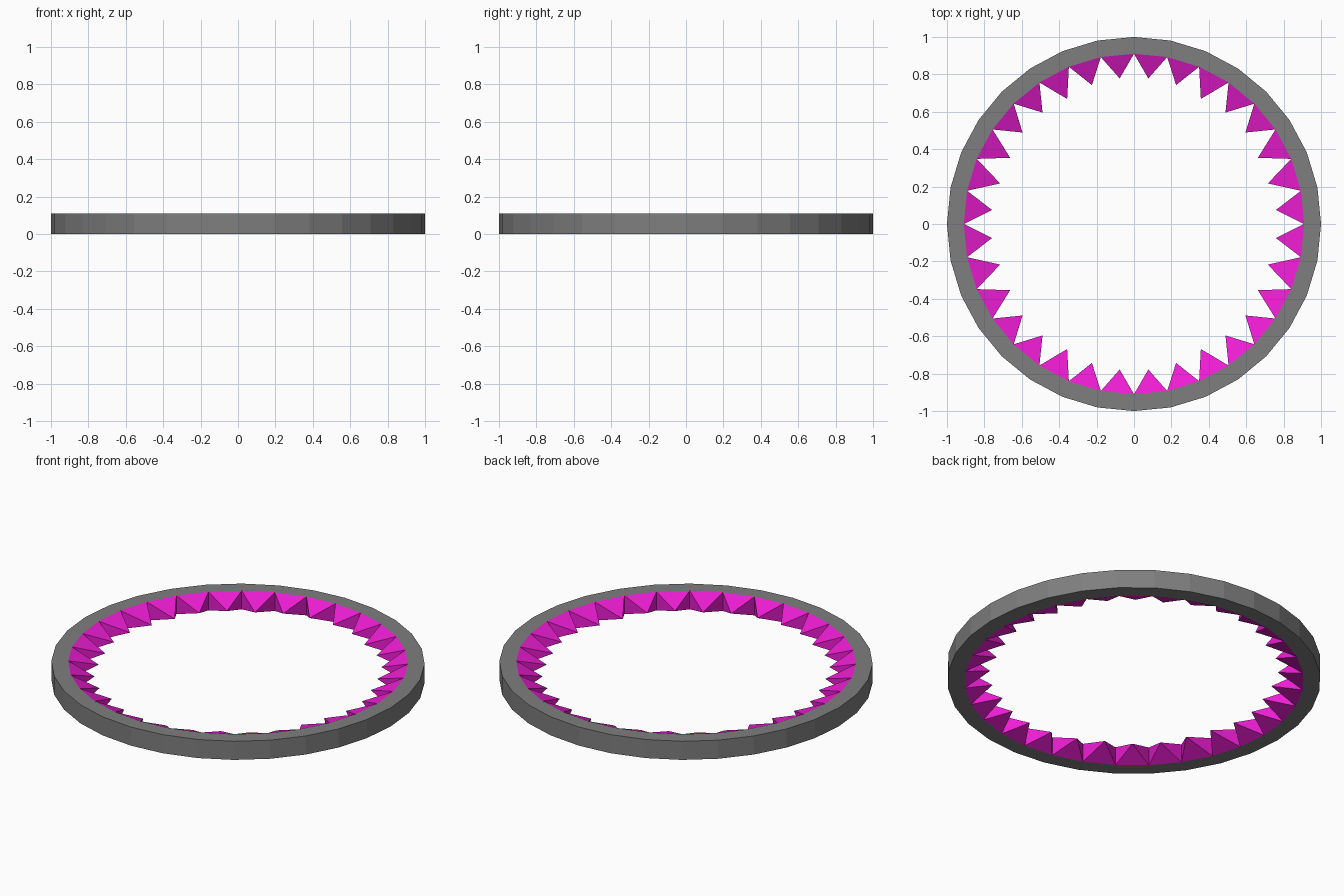
import bpy, bmesh
from math import sin, cos, pi

if "Cube" in bpy.data.objects:
    bpy.data.objects.remove(bpy.data.objects["Cube"])

N, H = 32, 0.11
R_OUT, R_IN = 1.0, 0.91
# tooth tip radii over one quarter, mirrored to the others
TIPS = [0.762, 0.748, 0.751, 0.771, 0.771, 0.758, 0.776, 0.782]


def polar(r, step, z):
    a = 2 * pi * step / N
    return (r * cos(a), r * sin(a), z)


def finish(bm, name, color):
    bmesh.ops.recalc_face_normals(bm, faces=bm.faces)
    me = bpy.data.meshes.new(name)
    bm.to_mesh(me)
    bm.free()
    ob = bpy.data.objects.new(name, me)
    bpy.context.collection.objects.link(ob)
    mat = bpy.data.materials.new(name)
    mat.diffuse_color = color
    mat.use_nodes = True
    mat.node_tree.nodes["Principled BSDF"].inputs["Base Color"].default_value = mat.diffuse_color
    me.materials.append(mat)
    return ob


# Outer band: rectangular section swept around, open inside where the teeth sit
bm = bmesh.new()
section = [(R_IN, 0), (R_OUT, 0), (R_OUT, H), (R_IN, H)]
rows = [[bm.verts.new(polar(r, i, z)) for r, z in section] for i in range(N)]
for i in range(N):
    a, b = rows[i], rows[(i + 1) % N]
    for k in range(3):
        bm.faces.new((a[k], b[k], b[k + 1], a[k + 1]))
finish(bm, "ring_band", (0.21, 0.21, 0.21, 1))

# Inner teeth: one four-sided pyramid on every inner facet
bm = bmesh.new()
inner = [[bm.verts.new(polar(R_IN, i, z)) for z in (0, H)] for i in range(N)]
quarter = TIPS + TIPS[::-1]
for i in range(N):
    a, b = inner[i], inner[(i + 1) % N]
    tip = bm.verts.new(polar(quarter[i % 16], i + 0.5, H / 2))
    loop = [a[0], b[0], b[1], a[1]]
    for k in range(4):
        bm.faces.new((loop[k], loop[(k + 1) % 4], tip))
# normals must point to the ring axis
teeth = finish(bm, "inner_teeth", (0.86, 0.012, 0.66, 1))
me = teeth.data
p = me.polygons[0]
if p.normal.x * p.center.x + p.normal.y * p.center.y > 0:
    me.flip_normals()
